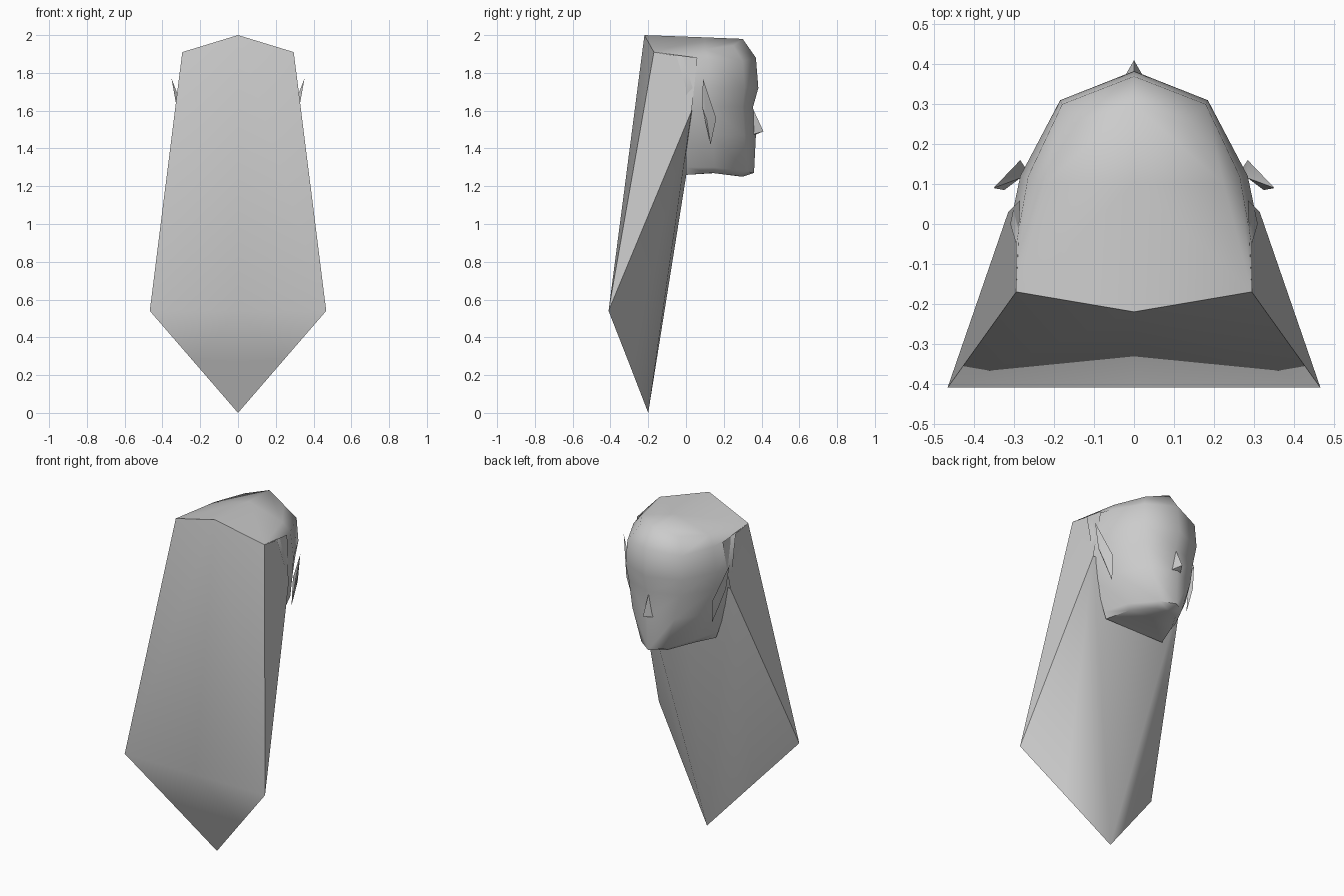
import bpy, bmesh, math
from mathutils import Vector

if "Cube" in bpy.data.objects:
    bpy.data.objects.remove(bpy.data.objects["Cube"])

grey = bpy.data.materials.new("plain_grey")
grey.diffuse_color = (0.6, 0.6, 0.6, 1)
grey.use_nodes = True
grey.node_tree.nodes["Principled BSDF"].inputs["Base Color"].default_value = grey.diffuse_color


def half_mesh(name, verts, faces, angle, centred=True):
    """Build the +x half, mirror it and shade it."""
    bm = bmesh.new()
    vs = [bm.verts.new(v) for v in verts]
    for f in faces:
        bm.faces.new([vs[i] for i in f])
    bmesh.ops.recalc_face_normals(bm, faces=bm.faces)
    geom = bm.verts[:] + bm.edges[:] + bm.faces[:]
    copy = bmesh.ops.duplicate(bm, geom=geom)["geom"]
    for v in copy:
        if isinstance(v, bmesh.types.BMVert):
            v.co.x *= -1
    bmesh.ops.reverse_faces(bm, faces=[f for f in copy if isinstance(f, bmesh.types.BMFace)])
    bmesh.ops.remove_doubles(bm, verts=bm.verts[:], dist=0.0005)
    bmesh.ops.recalc_face_normals(bm, faces=bm.faces)
    me = bpy.data.meshes.new(name)
    bm.to_mesh(me)
    bm.free()
    me.materials.append(grey)
    ob = bpy.data.objects.new(name, me)
    bpy.context.collection.objects.link(ob)
    bpy.ops.object.select_all(action='DESELECT')
    ob.select_set(True)
    bpy.context.view_layer.objects.active = ob
    bpy.ops.object.shade_smooth_by_angle(angle=math.radians(angle))
    return ob


# Long hair: flared back sheet, pointed tip, slanted front panel
hair = [(0, -.22, 2.0), (.295, -.17, 1.91), (.467, -.41, .54), (.235, -.305, .272),
        (0, -.2, 0), (.315, .03, 1.6), (.285, .06, 1.88), (0, .056, 1.6),
        (0, -.41, .54), (0, -.305, .272)]
half_mesh("long_hair", hair, [
    (0, 1, 2, 8),            # back sheet
    (8, 2, 3, 9), (9, 3, 4),  # underside and tip
    (1, 6, 5), (1, 5, 2), (2, 5, 3),  # side panel
    (3, 5, 4), (4, 5, 7),    # front panel
], 50)

# Head: half rings from chin to brow, each from the face centre to behind the ear
rings = [
    [(0, .30, 1.25), (.07, .27, 1.255), (.15, .14, 1.27), (.2, 0, 1.26)],
    [(0, .36, 1.27), (.08, .31, 1.28), (.17, .15, 1.30), (.215, 0, 1.30)],
    [(0, .37, 1.47), (.14, .31, 1.47), (.25, .14, 1.47), (.27, 0, 1.47)],
    [(0, .355, 1.62), (.17, .30, 1.62), (.28, .12, 1.62), (.305, 0, 1.60)],
    [(0, .383, 1.72), (.185, .31, 1.72), (.285, .12, 1.72), (.31, 0, 1.72)],
    [(0, .37, 1.88), (.18, .30, 1.86), (.265, .12, 1.87), (.295, -.05, 1.89)],
    [(0, .30, 1.98), (.13, .25, 1.945), (.225, .1, 1.925), (.295, -.17, 1.91)],
]
verts = [v for r in rings for v in r]
faces = [(4 * j + i, 4 * j + i + 1, 4 * j + i + 5, 4 * j + i + 4)
         for j in range(len(rings) - 1) for i in range(3)]
# crown ridge and jaw underside
n = len(verts)
verts += [(0, .1, 1.988), (0, -.22, 2.0), (0, .16, 1.27), (0, 0, 1.26)]
t = n - 4
faces += [(t, t + 1, t + 2, n), (n, t + 2, t + 3, n + 1),
          (0, 1, 2, n + 2), (n + 2, 2, 3, n + 3)]
half_mesh("head", verts, faces, 55)

# Nose: small wedge
half_mesh("nose", [(0, .35, 1.62), (0, .41, 1.49), (.032, .355, 1.475), (0, .36, 1.47)],
          [(0, 1, 2), (1, 3, 2)], 30)

# Pointed ears: thin folded leaves
half_mesh("ears", [(.352, .09, 1.77), (.285, .16, 1.56), (.265, .13, 1.42),
                   (.325, .085, 1.62), (.31, .11, 1.55), (.285, .115, 1.60)],
          [(0, 1, 4), (1, 2, 4), (2, 3, 4), (3, 0, 4), (0, 5, 1), (1, 5, 2),
           (2, 5, 3), (3, 5, 0)], 30)
